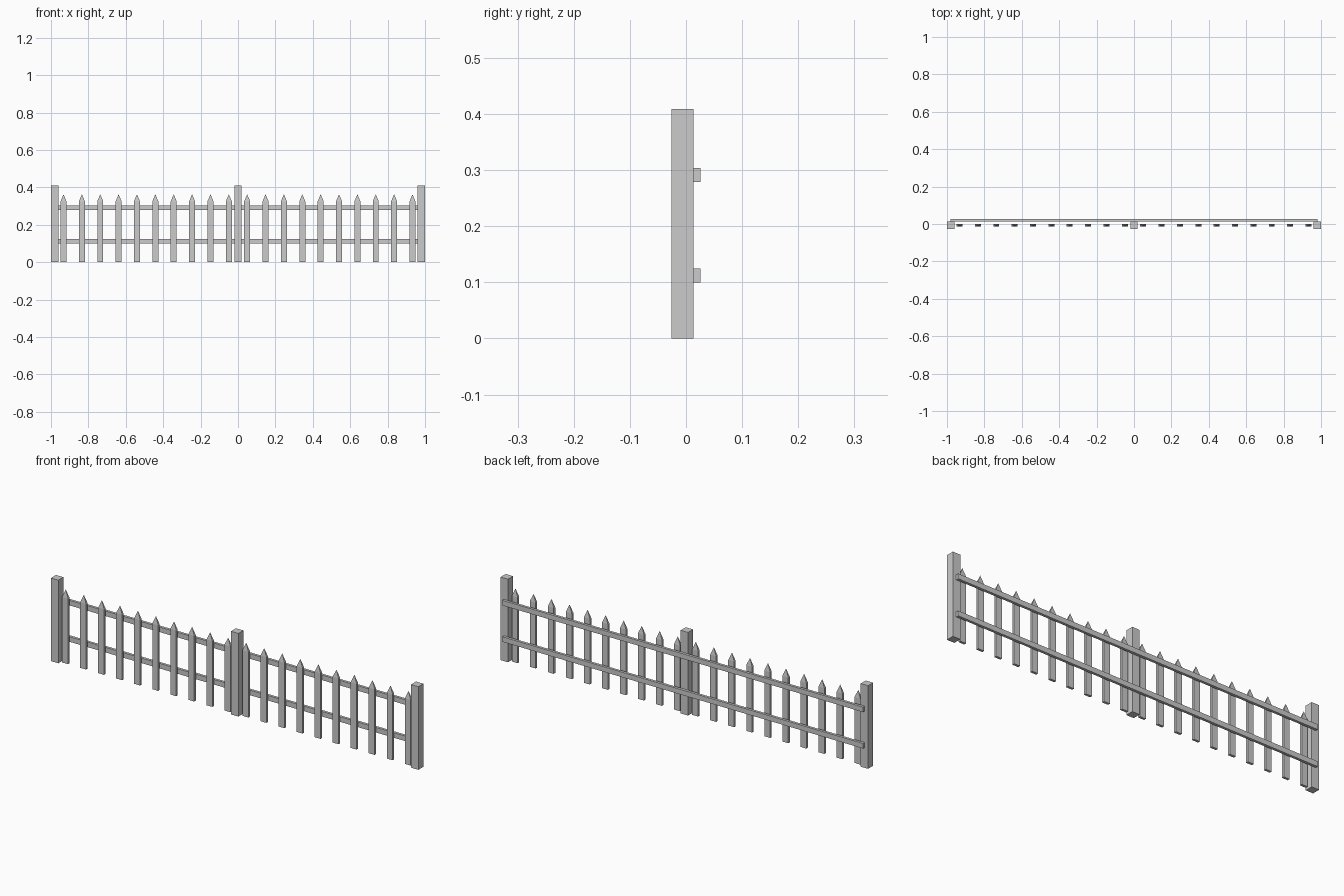
import bpy, bmesh

if "Cube" in bpy.data.objects:
    bpy.data.objects.remove(bpy.data.objects["Cube"])


def box(name, x0, x1, y0, y1, z0, z1, tip=None):
    """Box; with tip set, the top is a four-sided point at that height."""
    bm = bmesh.new()
    ring = [(x0, y0), (x1, y0), (x1, y1), (x0, y1)]
    low = [bm.verts.new((x, y, z0)) for x, y in ring]
    high = [bm.verts.new((x, y, z1)) for x, y in ring]
    bm.faces.new(low[::-1])
    apex = bm.verts.new(((x0 + x1) / 2, (y0 + y1) / 2, tip)) if tip else None
    for i in range(4):
        j = (i + 1) % 4
        bm.faces.new((low[i], low[j], high[j], high[i]))
        if tip:
            bm.faces.new((high[i], high[j], apex))
    if not tip:
        bm.faces.new(high)
    mesh = bpy.data.meshes.new(name)
    bm.to_mesh(mesh)
    bm.free()
    obj = bpy.data.objects.new(name, mesh)
    bpy.context.collection.objects.link(obj)
    return obj


# Square posts at both ends and the middle
for name, x in (("left_post", -0.98), ("middle_post", 0), ("right_post", 0.98)):
    box(name, x - 0.02, x + 0.02, -0.026, 0.013, 0, 0.409)

# Two rails along the back of the posts
for name, z in (("lower_rail", 0.1), ("upper_rail", 0.279)):
    box(name, -0.982, 0.982, 0.013, 0.026, z, z + 0.025)

# Evenly spaced pointed pickets
for i in range(20):
    x = (i - 9.5) * 0.0982
    box(f"picket_{i + 1}", x - 0.016, x + 0.016, -0.0125, -0.0005,
        0.002, 0.325, tip=0.363)
